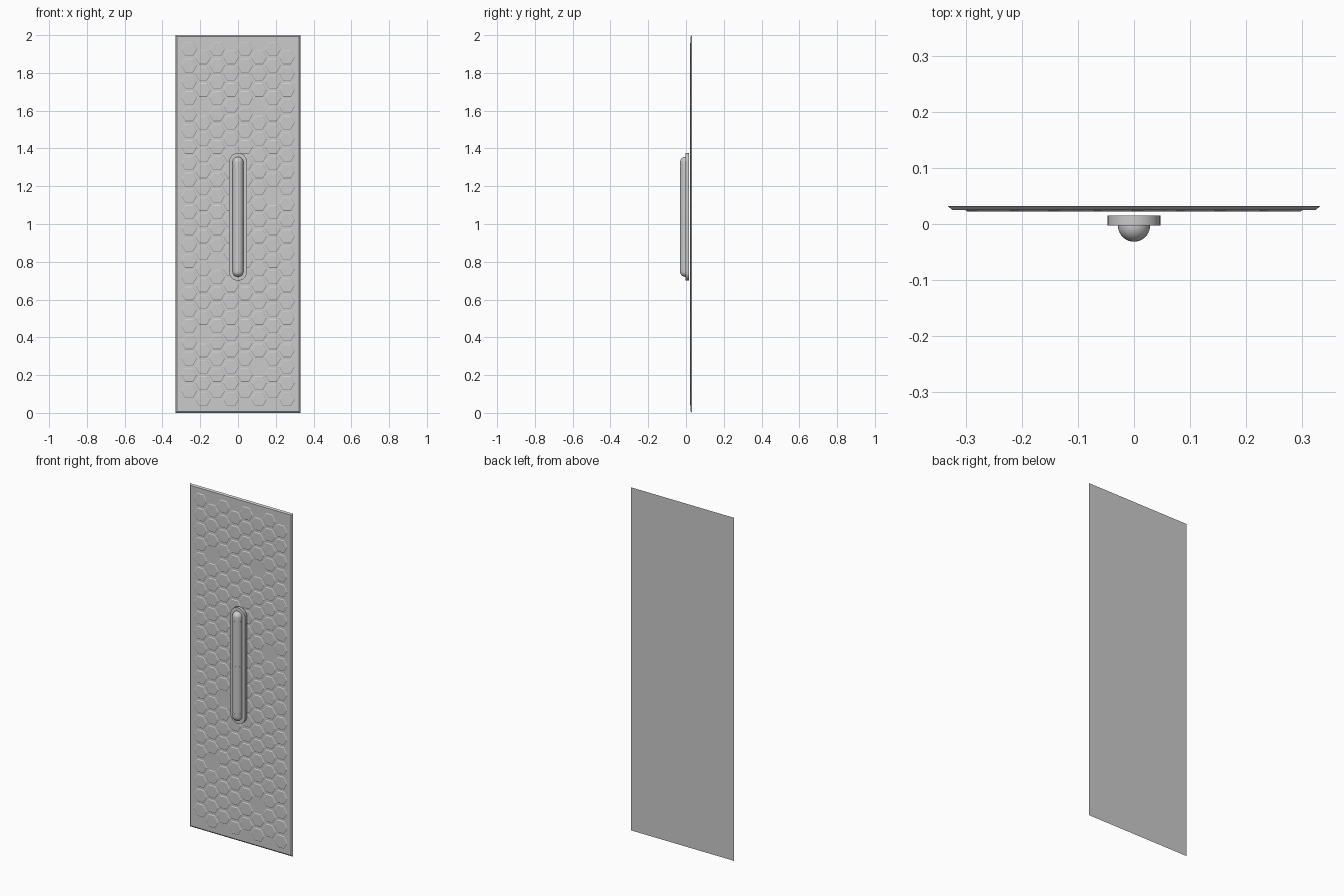
import bpy
import bmesh
from math import pi, sin, cos

cube = bpy.data.objects.get("Cube")
if cube:
    bpy.data.objects.remove(cube, do_unlink=True)

GREY = 0.6
grey = bpy.data.materials.new("plain grey")
grey.use_nodes = True
grey.diffuse_color = (GREY, GREY, GREY, 1)
grey.node_tree.nodes["Principled BSDF"].inputs["Base Color"].default_value = (GREY, GREY, GREY, 1)


def finish(name, bm, smooth=False):
    bmesh.ops.recalc_face_normals(bm, faces=bm.faces)
    mesh = bpy.data.meshes.new(name)
    bm.to_mesh(mesh)
    bm.free()
    mesh.materials.append(grey)
    obj = bpy.data.objects.new(name, mesh)
    bpy.context.collection.objects.link(obj)
    if smooth:
        bpy.ops.object.select_all(action="DESELECT")
        obj.select_set(True)
        bpy.context.view_layer.objects.active = obj
        bpy.ops.object.shade_smooth_by_angle(angle=pi / 5)
    return obj


def loft(bm, back, front, y_back, y_front, close_back=True):
    """Join two matching (x, z) outlines at two depths into a solid."""
    a = [bm.verts.new((x, y_back, z)) for x, z in back]
    b = [bm.verts.new((x, y_front, z)) for x, z in front]
    n = len(a)
    for i in range(n):
        j = (i + 1) % n
        bm.faces.new((a[i], a[j], b[j], b[i]))
    bm.faces.new(b)
    if close_back:
        bm.faces.new(a[::-1])


def rectangle(half_x, half_z):
    return [(sx * half_x, 1 + sz * half_z) for sx, sz in ((-1, -1), (1, -1), (1, 1), (-1, 1))]


def hexagon(cx, cz, r):
    return [(cx + r * cos(k * pi / 3), cz + r * sin(k * pi / 3)) for k in range(6)]


def stadium(r, z_low, z_high, steps=16):
    top = [(r * cos(pi * k / steps), z_high - r + r * sin(pi * k / steps)) for k in range(steps + 1)]
    low = [(-x, z_low + z_high - z) for x, z in top]
    return top + low


# Door panel with a chamfered front border
bm = bmesh.new()
loft(bm, rectangle(0.332, 1.0), rectangle(0.324, 0.992), 0.032, 0.025)
finish("door_panel", bm)

# Raised hexagon tiles in staggered columns, with a few left out
gaps = [(-0.185, 1.65), (0.111, 1.626), (0.185, 1.167),
        (-0.111, 0.81), (-0.185, 0.424), (0.111, 0.25)]
bm = bmesh.new()
for col in range(8):
    x = (col - 3.5) * 0.074
    for row in range(22):
        z = 1.925 - row * 0.0862 - (col % 2) * 0.0431
        if any(abs(x - gx) < 0.02 and abs(z - gz) < 0.0431 for gx, gz in gaps):
            continue
        loft(bm, hexagon(x, z, 0.043), hexagon(x, z, 0.038), 0.0255, 0.0225, False)
finish("hexagon_tiles", bm)

# Handle backing plate
bm = bmesh.new()
outline = stadium(0.047, 0.70, 1.376)
loft(bm, outline, outline, 0.015, -0.003)
finish("handle_plate", bm, True)

# Half-round grip: a turned profile with rounded ends and fine seams
R, LOW, HIGH, SEAM = 0.0285, 0.72, 1.356, 0.0012
profile = [(R * sin(k * pi / 16), LOW + R - R * cos(k * pi / 16)) for k in range(1, 9)]
for z in (0.77, 1.045, 1.306):
    profile += [(R, z - SEAM), (R - SEAM, z - SEAM), (R - SEAM, z + SEAM), (R, z + SEAM)]
profile += [(R * cos(k * pi / 16), HIGH - R + R * sin(k * pi / 16)) for k in range(8)]

bm = bmesh.new()
SIDES = 20
rings = []
for r, z in profile:
    angles = [pi + pi * k / SIDES for k in range(SIDES + 1)]
    rings.append([bm.verts.new((r * cos(a), -0.003 + r * sin(a), z)) for a in angles])
for p, q in zip(rings, rings[1:]):
    for k in range(SIDES):
        bm.faces.new((p[k], p[k + 1], q[k + 1], q[k]))
for ring, z in ((rings[0], LOW), (rings[-1], HIGH)):
    tip = bm.verts.new((0, -0.003, z))
    for k in range(SIDES):
        bm.faces.new((tip, ring[k], ring[k + 1]))
finish("handle_grip", bm, True)
